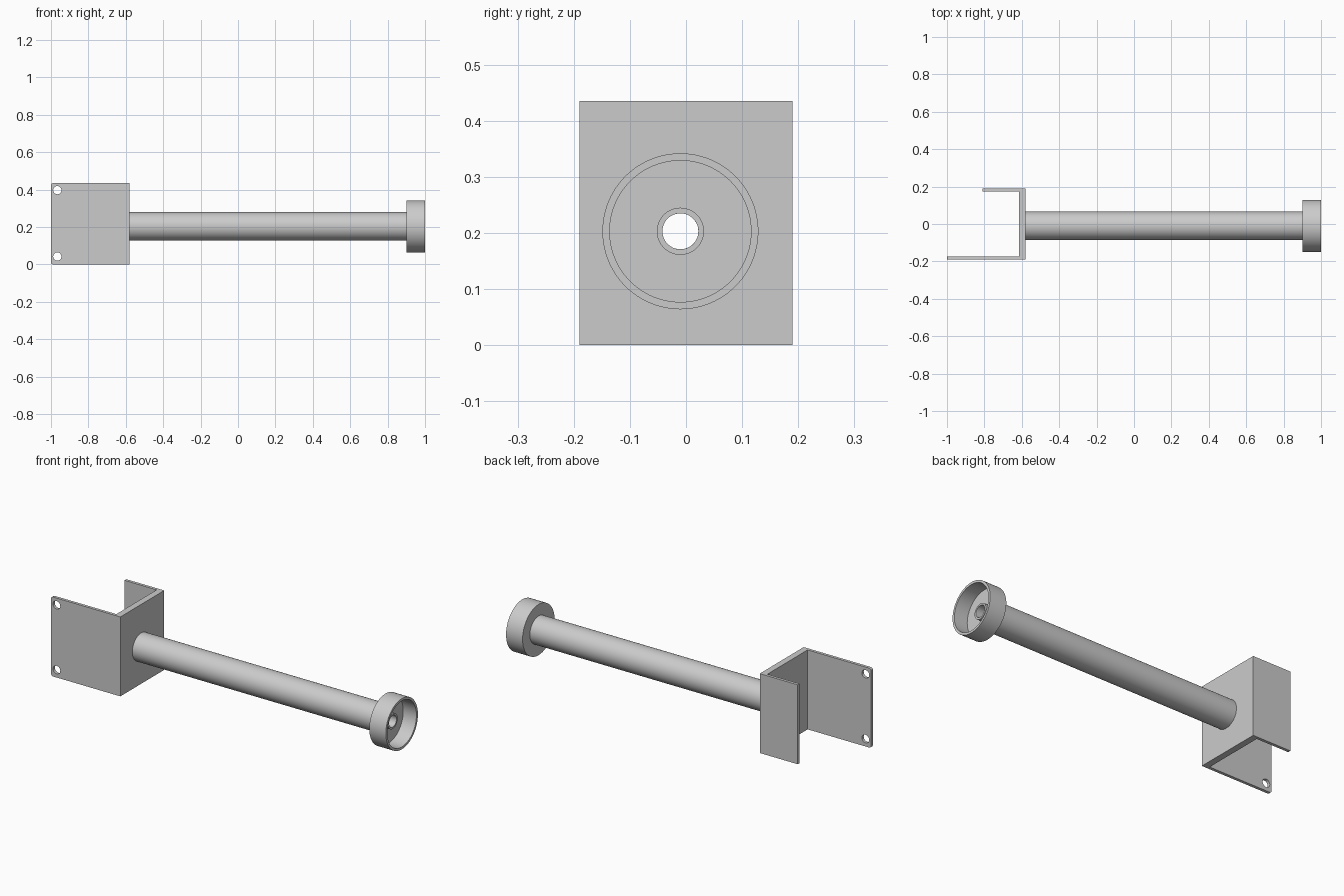
import bpy, bmesh, math
from mathutils import Matrix, Vector

cube = bpy.data.objects.get("Cube")
if cube:
    bpy.data.objects.remove(cube, do_unlink=True)

AXIS_Y, AXIS_Z = -0.01, 0.203
BORE = 0.032
HEIGHT = 0.435

grey = bpy.data.materials.new("plain grey")
grey.use_nodes = True
colour = (0.6, 0.6, 0.6, 1)
grey.diffuse_color = colour
grey.node_tree.nodes["Principled BSDF"].inputs["Base Color"].default_value = colour


def finish(bm, name, smooth=False):
    bmesh.ops.recalc_face_normals(bm, faces=bm.faces)
    mesh = bpy.data.meshes.new(name)
    bm.to_mesh(mesh)
    bm.free()
    mesh.materials.append(grey)
    obj = bpy.data.objects.new(name, mesh)
    bpy.context.collection.objects.link(obj)
    if smooth:
        select(obj)
        bpy.ops.object.shade_smooth_by_angle(angle=math.radians(30))
    return obj


def select(obj):
    bpy.ops.object.select_all(action="DESELECT")
    obj.select_set(True)
    bpy.context.view_layer.objects.active = obj


def lathe(name, profile, steps=96):
    """Revolve a closed (x, radius) profile about the arm axis."""
    bm = bmesh.new()
    rings = []
    for i in range(steps):
        a = 2 * math.pi * i / steps
        rings.append([bm.verts.new((x, AXIS_Y + r * math.cos(a), AXIS_Z + r * math.sin(a)))
                      for x, r in profile])
    n = len(profile)
    for i in range(steps):
        a, b = rings[i], rings[(i + 1) % steps]
        for j in range(n):
            k = (j + 1) % n
            bm.faces.new((a[j], a[k], b[k], b[j]))
    return finish(bm, name, True)


def drill(target, centre, radius, axis):
    """Cut a round hole along the given axis."""
    bm = bmesh.new()
    turn = Vector((0, 0, 1)).rotation_difference(Vector(axis)).to_matrix().to_4x4()
    bmesh.ops.create_cone(bm, cap_ends=True, segments=48, radius1=radius, radius2=radius,
                          depth=0.15, matrix=Matrix.Translation(centre) @ turn)
    cutter = finish(bm, "hole_cutter")
    cutter.hide_render = True
    mod = target.modifiers.new("hole", "BOOLEAN")
    mod.operation, mod.solver, mod.object = "DIFFERENCE", "EXACT", cutter
    select(target)
    bpy.ops.object.modifier_apply(modifier=mod.name)
    bpy.data.objects.remove(cutter, do_unlink=True)


# Channel bracket: long front flange, web, short back flange
outline = [(-1, -0.19), (-0.58, -0.19), (-0.58, 0.19), (-0.81, 0.19),
           (-0.81, 0.174), (-0.615, 0.174), (-0.615, -0.174), (-1, -0.174)]
bm = bmesh.new()
base = bm.faces.new([bm.verts.new((x, y, 0)) for x, y in outline])
top = bmesh.ops.extrude_face_region(bm, geom=[base])["geom"]
bmesh.ops.translate(bm, vec=(0, 0, HEIGHT), verts=[v for v in top if isinstance(v, bmesh.types.BMVert)])
# Rounded free corners of the long flange
corners = [e for e in bm.edges
           if all(v.co.x < -0.99 for v in e.verts) and abs(e.verts[0].co.z - e.verts[1].co.z) < 0.001]
bmesh.ops.bevel(bm, geom=corners, offset=0.012, segments=4, profile=0.5, affect="EDGES")
bracket = finish(bm, "channel_bracket")

# Screw holes in the flange and the bore through the web
for z in (0.042, 0.397):
    drill(bracket, (-0.966, -0.182, z), 0.022, (0, 1, 0))
drill(bracket, (-0.6, AXIS_Y, AXIS_Z), BORE, (1, 0, 0))
select(bracket)
bpy.ops.object.shade_smooth_by_angle(angle=math.radians(30))

# Arm tube with its bore
lathe("arm_tube", [(-0.58, BORE), (-0.58, 0.076), (0.9, 0.076), (0.9, BORE)])

# Open end cup with a small raised collar round the bore
lathe("end_cup", [(0.9, BORE), (0.9, 0.139), (1, 0.139), (1, 0.126),
                  (0.92, 0.126), (0.92, 0.042), (0.945, 0.042), (0.945, BORE)])
